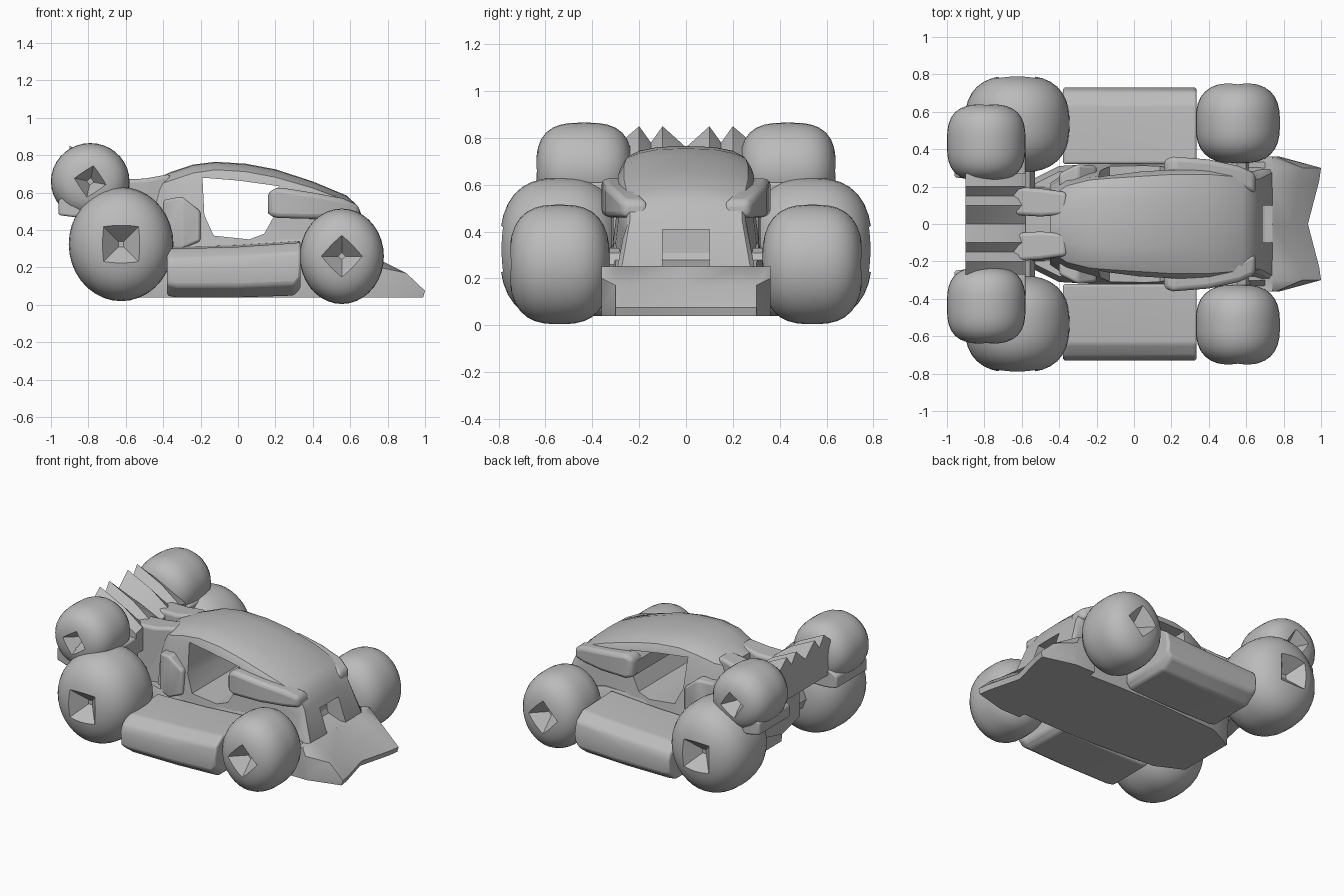
import bpy, bmesh, math
from mathutils import Matrix, Vector

cube = bpy.data.objects.get("Cube")
if cube:
    bpy.data.objects.remove(cube)

grey = bpy.data.materials.new("plain_grey")
grey.use_nodes = True
colour = (.5, .5, .5, 1)
grey.diffuse_color = colour
grey.node_tree.nodes["Principled BSDF"].inputs["Base Color"].default_value = colour
parts = []


def finish(name, bm):
    """Turn a bmesh into a named grey object."""
    bmesh.ops.recalc_face_normals(bm, faces=bm.faces)
    mesh = bpy.data.meshes.new(name)
    bm.to_mesh(mesh)
    bm.free()
    mesh.materials.append(grey)
    obj = bpy.data.objects.new(name, mesh)
    bpy.context.collection.objects.link(obj)
    parts.append(obj)
    return obj


def skin(name, rings):
    """Skin a row of closed rings and cap both ends."""
    bm = bmesh.new()
    rows = [[bm.verts.new(p) for p in ring] for ring in rings]
    count = len(rows[0])
    for a, b in zip(rows, rows[1:]):
        for i in range(count):
            j = (i + 1) % count
            bm.faces.new((a[i], a[j], b[j], b[i]))
    bm.faces.new(rows[0])
    bm.faces.new(rows[-1])
    return finish(name, bm)


def body_loft(name, sections):
    """Loft along x through half profiles (y, z), mirrored across y."""
    rings = []
    for x, half in sections:
        other = [(-y, z) for y, z in reversed(half) if y > 0]
        rings.append([(x, y, z) for y, z in half + other])
    return skin(name, rings)


def side_lofts(name, sections, bevel=0):
    """Loft a left and a right copy of an off-centre part along x."""
    for side, word in ((1, "left"), (-1, "right")):
        obj = skin(f"{word}_{name}", [[(x, side * y, z) for y, z in ring] for x, ring in sections])
        if bevel:
            mod = obj.modifiers.new("soft_edges", "BEVEL")
            mod.width, mod.segments = bevel, 3


def box_ring(y0, y1, z0, z1):
    return [(y0, z0), (y1, z0), (y1, z1), (y0, z1)]


def cut(obj, cutter):
    """Subtract a cutter and remove it."""
    mod = obj.modifiers.new("cut", "BOOLEAN")
    mod.operation, mod.solver, mod.object = "DIFFERENCE", "EXACT", cutter
    bpy.context.view_layer.objects.active = obj
    bpy.ops.object.modifier_apply(modifier=mod.name)
    parts.remove(cutter)
    bpy.data.objects.remove(cutter)


def fat_wheel(name, centre, size, power, hub, turn, side):
    """Squarish ball with a pyramid-shaped hub recess on its outer face."""
    bm = bmesh.new()
    bmesh.ops.create_uvsphere(bm, u_segments=36, v_segments=20, radius=1,
                              matrix=Matrix.Rotation(math.pi / 2, 4, "X"))
    middle = Vector((centre[0], side * centre[1], centre[2]))
    for v in bm.verts:
        r = math.hypot(v.co.x, v.co.z)
        v.co /= (abs(v.co.y) ** power + r ** power) ** (1 / power)
        v.co = middle + v.co * Vector(size)
    wheel = finish(name, bm)
    bm = bmesh.new()
    spot = middle + Vector((0, side * size[1], 0))
    place = (Matrix.Translation(spot) @ Matrix.Rotation(turn, 4, "Y")
             @ Matrix.Rotation(side * math.pi / 2, 4, "X"))
    bmesh.ops.create_cone(bm, cap_ends=True, segments=4, radius1=0.02, radius2=hub * 2,
                          depth=.2, matrix=place)
    # Keep the wide end of the pyramid on the outside
    wide = max(bm.verts, key=lambda v: (v.co - spot).length)
    if (wide.co.y - spot.y) * side < 0:
        for v in bm.verts:
            v.co.y = 2 * spot.y - v.co.y
    cut(wheel, finish("hub_cutter", bm))


# Wheels and the raised rear pods
for side, word in ((1, "left"), (-1, "right")):
    fat_wheel(f"{word}_front_wheel", (.555, .54, .26), (.225, .215, .255), 2.8, .11, 0, side)
    fat_wheel(f"{word}_rear_wheel", (-.625, .535, .325), (.28, .26, .305), 2.6, .14, math.pi / 4, side)
    fat_wheel(f"{word}_upper_pod", (-.79, .435, .66), (.21, .205, .205), 3, .08, .2, side)

# Lower tub with a flat floor
body_loft("lower_tub", [
    (x, [(0, top), (wide - .03, top), (wide, .25), (wide - .02, .04), (0, .04)])
    for x, wide, top in ((-.58, .22, .3), (-.4, .31, .32), (.1, .34, .35), (.4, .34, .35), (.7, .33, .25))])

# Cabin shell: roof, rear pillars and hood in one skin
cabin = body_loft("cabin_shell", [
    (x, [(0, top), (a * .6, top - .004), (a, top - .02), ((a + b) / 2 + .015, (top + zb) / 2),
         (b, zb), (c, zc), (c + .03, .2), (0, .2)])
    for x, top, a, b, zb, c, zc in (
        (-.45, .67, .09, .16, .6, .2, .45),
        (-.36, .71, .16, .22, .62, .26, .45),
        (-.24, .75, .19, .25, .66, .28, .45),
        (-.12, .765, .2, .26, .68, .3, .45),
        (.04, .755, .2, .28, .67, .3, .45),
        (.2, .725, .21, .29, .64, .3, .45),
        (.4, .66, .21, .29, .59, .29, .44),
        (.58, .585, .2, .27, .53, .27, .42),
        (.64, .53, .2, .25, .48, .26, .4),
        (.67, .46, .2, .25, .43, .27, .37),
        (.74, .26, .24, .28, .23, .3, .21))])

# Side openings running through the cabin
window = [(-.19, .68), (0, .665), (.22, .635), (.16, .58), (.16, .49), (.19, .47),
          (.14, .38), (.06, .35), (-.13, .37), (-.18, .48)]
cut(cabin, skin("window_cutter", [[(x, y, z) for x, z in window] for y in (-.6, .6)]))

# Intake recess in the nose
cut(cabin, skin("intake_cutter", [[(x, y, z) for y, z in box_ring(-.1, .1, .24, .41)]
                                  for x in (.6, .9)]))

# Bulging panels on both sides of the hood
side_lofts("hood_flare", [
    (.16, box_ring(.24, .345, .48, .6)), (.21, box_ring(.24, .36, .465, .63)),
    (.4, box_ring(.22, .345, .46, .6)), (.56, box_ring(.2, .31, .46, .57)),
    (.65, box_ring(.16, .27, .46, .53))], .025)

# Splayed nose with a notch, skinned from side to side
nose_half = [(0, .93, .84, .16), (.23, .99, .88, .17), (.3, 1, .9, .17), (.36, .78, .76, .2)]
nose_all = [(-y, *rest) for y, *rest in reversed(nose_half[1:])] + nose_half
skin("splayed_nose", [[(.62, y, .04), (tip - .01, y, .04), (tip, y, .075), (mid, y, z),
                       (.74, y, .25), (.62, y, .25)] for y, tip, mid, z in nose_all])

# Side pods between the wheels
side_lofts("side_pod", [
    (x, [(.32, low), (.64, low), (.72, low + .06), (.73, .2), (.71, top - .05), (.64, top), (.32, top + .01)])
    for x, low, top in ((-.38, .05, .3), (-.33, .04, .3), (0, .04, .31), (.3, .05, .33), (.335, .09, .335))], .015)

# Rear pillar blocks beside the cabin
side_lofts("rear_pillar", [(-.4, box_ring(.2, .27, .3, .56)), (-.3, box_ring(.2, .32, .3, .58)),
                           (-.2, box_ring(.22, .31, .34, .5))], .015)

# Engine spine in two rails over a block
side_lofts("spine_rail", [(-.66, box_ring(.05, .2, .3, .67)), (-.5, box_ring(.04, .19, .3, .675)),
                          (-.36, box_ring(.05, .17, .3, .7))], .02)
body_loft("engine_block", [(x, [(0, .62), (.18, .6), (.2, .25), (0, .2)]) for x in (-.72, -.38)])

# Zigzag rear crest sweeping up to the back
crest = [(0, .76), (.1, .85), (.15, .78), (.2, .85), (.27, .79)]
body_loft("rear_crest", [
    (x, [(y, low + .1 + (z - .66) * rise) for y, z in crest] + [(.27, low), (0, low)])
    for x, low, rise in ((-.9, .56, 1), (-.72, .52, .75), (-.58, .5, .3))])

# Brackets joining the upper pods to the rear wheels
side_lofts("pod_bracket", [(-.96, box_ring(.25, .58, .48, .56)), (-.88, box_ring(.24, .6, .47, .61)),
                           (-.58, box_ring(.24, .6, .47, .61))], .012)

# Rear axle and front axle
for name, x, z, r in (("front_axle", .55, .26, .07), ("rear_axle", -.62, .33, .09)):
    skin(name, [[(x + r * math.cos(k * math.pi / 4), y, z + r * math.sin(k * math.pi / 4))
                 for k in range(8)] for y in (-.5, .5)])

# Smooth shading with sharp creases kept
bpy.ops.object.select_all(action="DESELECT")
for obj in parts:
    obj.select_set(True)
bpy.context.view_layer.objects.active = parts[0]
bpy.ops.object.shade_smooth_by_angle(angle=math.radians(35))
